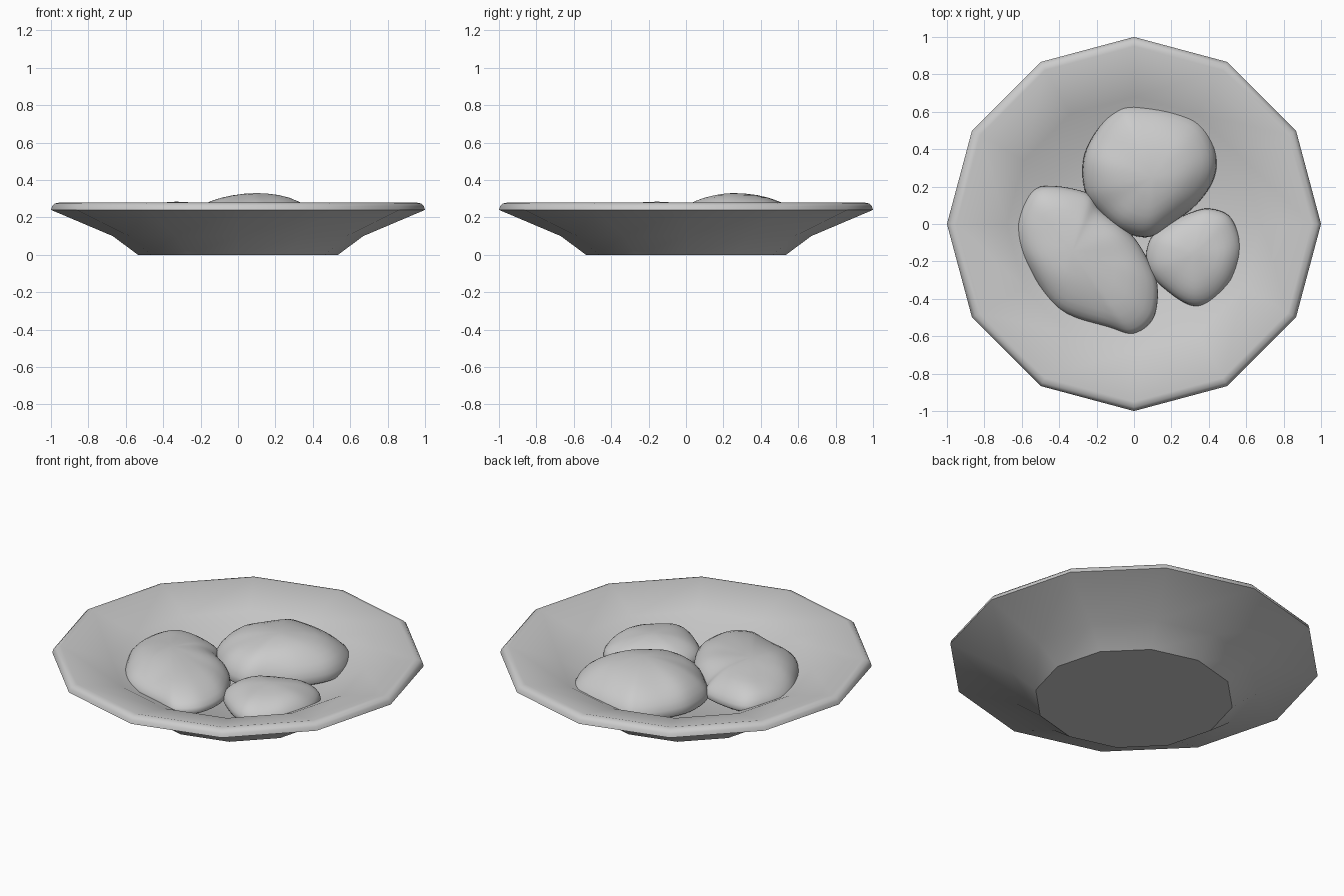
import bpy, bmesh, math
from mathutils import Vector, noise

if "Cube" in bpy.data.objects:
    bpy.data.objects.remove(bpy.data.objects["Cube"])


def make_material(name, value):
    mat = bpy.data.materials.new(name)
    mat.use_nodes = True
    colour = (value, value, value, 1)
    mat.diffuse_color = colour
    mat.node_tree.nodes["Principled BSDF"].inputs["Base Color"].default_value = colour
    return mat


grey = make_material("plain grey", 0.6)


def build_rings(name, rings, bottom, top, angle):
    """Skin a stack of closed rings and close both ends with a fan."""
    bm = bmesh.new()
    loops = [[bm.verts.new(co) for co in ring] for ring in rings]
    count = len(loops[0])
    for lower, upper in zip(loops, loops[1:]):
        for i in range(count):
            j = (i + 1) % count
            bm.faces.new((lower[i], lower[j], upper[j], upper[i]))
    for loop, pole in ((loops[0], bottom), (loops[-1], top)):
        tip = bm.verts.new(pole)
        for i in range(count):
            bm.faces.new((loop[i], loop[(i + 1) % count], tip))
    bmesh.ops.recalc_face_normals(bm, faces=bm.faces)
    mesh = bpy.data.meshes.new(name)
    bm.to_mesh(mesh)
    bm.free()
    mesh.materials.append(grey)
    obj = bpy.data.objects.new(name, mesh)
    bpy.context.collection.objects.link(obj)
    bpy.ops.object.select_all(action="DESELECT")
    obj.select_set(True)
    bpy.context.view_layer.objects.active = obj
    bpy.ops.object.shade_smooth_by_angle(angle=math.radians(angle))
    return obj


# Twelve-sided dish: underside, rounded rim, broad shallow lip, hollow and floor
SIDES = 12
profile = [(0.535, 0), (0.67, 0.1), (1, 0.24), (0.994, 0.26), (0.98, 0.274),
           (0.95, 0.28), (0.68, 0.208), (0.5, 0.12)]
dish_rings = [[(r * math.cos(math.tau * i / SIDES), r * math.sin(math.tau * i / SIDES), z)
               for i in range(SIDES)] for r, z in profile]
build_rings("dish", dish_rings, (0, 0, 0), (0, 0, 0.11), 36)


def smooth_outline(points, steps=6):
    """Closed smooth curve through the outline points."""
    result = []
    n = len(points)
    for i in range(n):
        a, b, c, d = (Vector(points[(i + k) % n]) for k in (-1, 0, 1, 2))
        for s in range(steps):
            t = s / steps
            result.append(b + (c - a) * t / 2 + (a * 2 - b * 5 + c * 4 - d) * t * t / 2
                          + (b * 3 - a - c * 3 + d) * t ** 3 / 2)
    return result


def make_lump(name, outline, peak, base, waist, crest):
    """Rounded lump that bulges to its outline at the waist height."""
    edge = smooth_outline(outline)
    peak = Vector(peak)
    rings = []
    levels = 18
    for k in range(1, levels):
        phi = math.pi * (k / levels - 0.5)
        reach = math.cos(phi)
        height = (crest - waist) if phi > 0 else (waist - base)
        z = waist + height * math.sin(phi)
        ring = []
        for p in edge:
            q = peak.lerp(p, reach)
            bump = noise.noise(Vector((q.x, q.y, z)) * 5) * 0.025 * max(0, math.sin(phi))
            ring.append((q.x, q.y, z + bump * reach))
        rings.append(ring)
    build_rings(name, rings, (*peak, base), (*peak, crest), 60)


# Three lumps of food resting in the dish
make_lump("back_lump",
          [(-0.02, 0.635), (0.2, 0.61), (0.36, 0.54), (0.435, 0.4), (0.43, 0.25),
           (0.34, 0.11), (0.2, 0), (0.08, -0.07), (-0.06, -0.04), (-0.17, 0.05),
           (-0.26, 0.17), (-0.27, 0.35), (-0.2, 0.5), (-0.11, 0.6)],
          (0.1, 0.25), 0.09, 0.14, 0.33)
make_lump("right_lump",
          [(-0.5, 0.2), (-0.26, 0.17), (-0.18, 0.075), (-0.03, -0.04), (0.06, -0.165),
           (0.125, -0.325), (0.105, -0.5), (0, -0.588), (-0.13, -0.555), (-0.4, -0.46),
           (-0.555, -0.25), (-0.625, -0.075), (-0.6, 0.085)],
          (-0.33, -0.15), 0.09, 0.15, 0.284)
make_lump("left_lump",
          [(0.42, 0.08), (0.33, 0.07), (0.2, 0.01), (0.085, -0.085), (0.075, -0.245),
           (0.2, -0.375), (0.325, -0.44), (0.43, -0.405), (0.53, -0.29), (0.573, -0.13),
           (0.52, 0.03)],
          (0.32, -0.16), 0.09, 0.14, 0.25)
